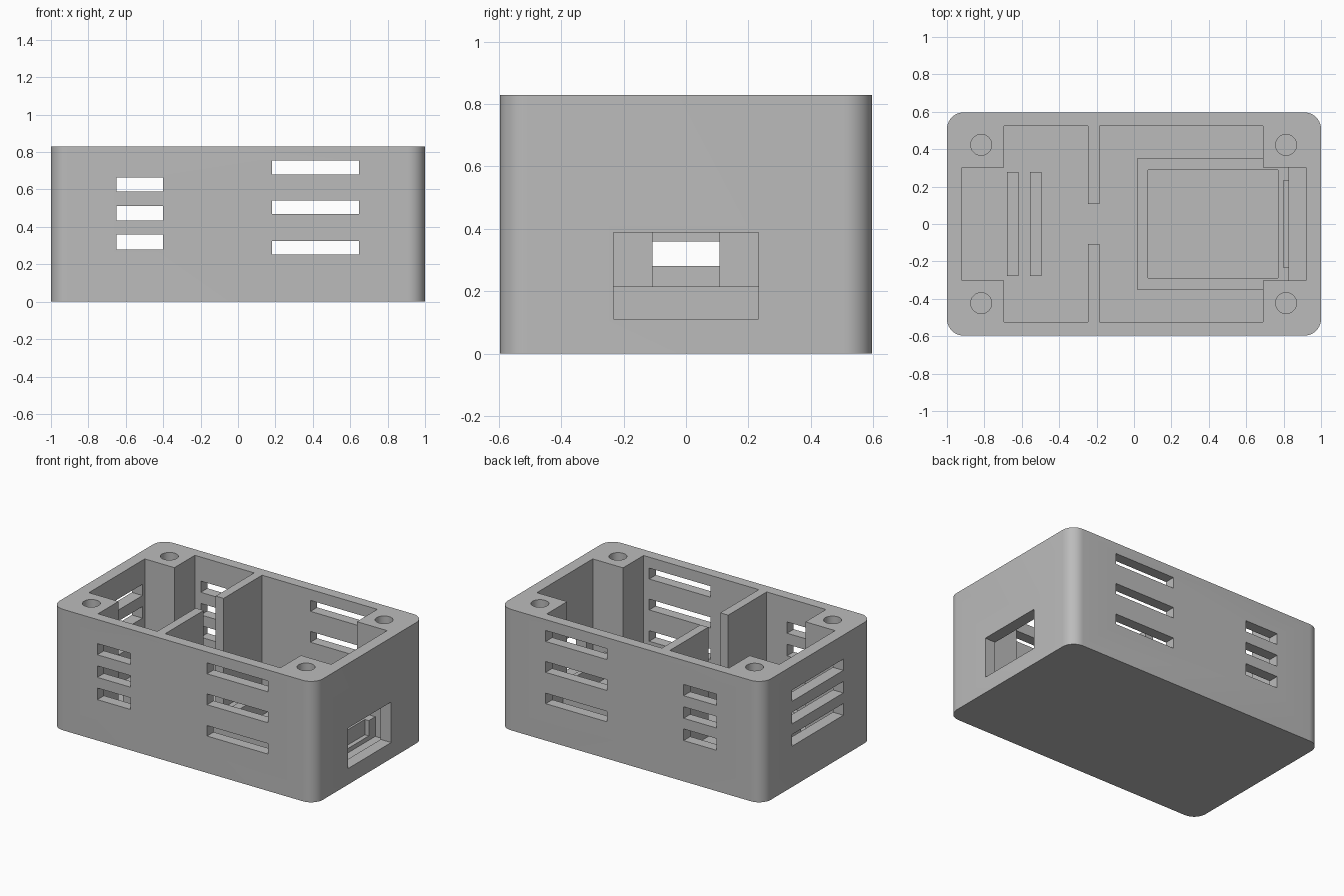
import bpy, bmesh, math
from mathutils import Matrix

cube = bpy.data.objects.get("Cube")
if cube:
    bpy.data.objects.remove(cube, do_unlink=True)

HEIGHT, FLOOR = 0.83, 0.08

grey = bpy.data.materials.new("plain_grey")
grey.use_nodes = True
COLOUR = (0.5, 0.5, 0.5, 1)
grey.diffuse_color = COLOUR
for node in grey.node_tree.nodes:
    if node.type == 'BSDF_PRINCIPLED':
        node.inputs["Base Color"].default_value = COLOUR


def finish(name, bm):
    bmesh.ops.recalc_face_normals(bm, faces=bm.faces)
    mesh = bpy.data.meshes.new(name)
    bm.to_mesh(mesh)
    bm.free()
    mesh.materials.append(grey)
    obj = bpy.data.objects.new(name, mesh)
    bpy.context.collection.objects.link(obj)
    return obj


def add_box(bm, x, y, z):
    spans = (x, y, z)
    centre = [(a + b) / 2 for a, b in spans]
    size = [b - a for a, b in spans]
    bmesh.ops.create_cube(bm, size=1, matrix=Matrix.Translation(centre) @ Matrix.Diagonal((*size, 1)))


def boxes(name, spans):
    bm = bmesh.new()
    for span in spans:
        add_box(bm, *span)
    return finish(name, bm)


def prism(name, outline, z0, z1):
    bm = bmesh.new()
    face = bm.faces.new([bm.verts.new((x, y, z0)) for x, y in outline])
    top = bmesh.ops.extrude_face_region(bm, geom=[face])["geom"]
    bmesh.ops.translate(bm, vec=(0, 0, z1 - z0),
                        verts=[v for v in top if isinstance(v, bmesh.types.BMVert)])
    return finish(name, bm)


def cut(obj, cutter):
    cutter.hide_render = True
    mod = obj.modifiers.new("cut", 'BOOLEAN')
    mod.operation, mod.solver, mod.object = 'DIFFERENCE', 'EXACT', cutter
    bpy.context.view_layer.objects.active = obj
    bpy.ops.object.modifier_apply(modifier=mod.name)
    bpy.data.objects.remove(cutter, do_unlink=True)


# Case block with rounded upright corners
R, STEPS = 0.09, 10
outline = []
for i, (sx, sy) in enumerate(((1, 1), (-1, 1), (-1, -1), (1, -1))):
    for k in range(STEPS + 1):
        a = math.radians(90) * (i + k / STEPS)
        outline.append((sx * (1 - R) + R * math.cos(a), sy * (0.597 - R) + R * math.sin(a)))
case = prism("case", outline, 0, HEIGHT)

# Cavity, leaving corner posts and two divider stubs standing
back = [(0.92, 0.303), (0.69, 0.303), (0.69, 0.525), (-0.185, 0.525), (-0.185, 0.108),
        (-0.245, 0.108), (-0.245, 0.525), (-0.695, 0.525), (-0.695, 0.303), (-0.92, 0.303)]
front = [(x, -y) for x, y in reversed(back)]
cut(case, prism("cavity_cutter", back + front, FLOOR, 1))

# Vent slots through the long walls and the right-hand end, and the port opening
SMALL_Z = ((0.28, 0.36), (0.433, 0.512), (0.588, 0.665))
LONG_Z = ((0.253, 0.325), (0.468, 0.542), (0.68, 0.755))
slots = [((-0.65, -0.40), (-0.7, 0.7), z) for z in SMALL_Z]
slots += [((0.183, 0.647), (-0.7, 0.7), z) for z in LONG_Z]
slots += [((-1.1, -0.88), (-0.278, 0.278), z) for z in SMALL_Z]
PORT = ((0.80, 1.1), (-0.233, 0.233), (0.11, 0.388))
cut(case, boxes("opening_cutter", slots + [PORT]))

# Screw holes in the corner posts
bm = bmesh.new()
for x in (-0.817, 0.813):
    for y in (-0.423, 0.423):
        bmesh.ops.create_cone(bm, cap_ends=True, segments=32, radius1=0.056, radius2=0.056,
                              depth=0.6, matrix=Matrix.Translation((x, y, HEIGHT)))
cut(case, finish("screw_hole_cutter", bm))

# Low board tray on the floor, notched behind the port
tray = boxes("board_tray", [((0.015, 0.83), (-0.35, 0.35), (0.05, 0.215))])
cut(tray, boxes("tray_cutter", [((0.075, 0.77), (-0.29, 0.29), (0, 1))]))
cut(tray, boxes("notch_cutter", [PORT]))

# Pair of rails holding an upright board
rails = boxes("board_rails", [((x, x + 0.062), (-0.278, 0.278), (0.05, 0.2)) for x in (-0.68, -0.557)])

# Smooth the round surfaces, keep edges sharp
for obj in (case, tray, rails):
    bpy.ops.object.select_all(action='DESELECT')
    obj.select_set(True)
    bpy.context.view_layer.objects.active = obj
    bpy.ops.object.shade_smooth_by_angle(angle=math.radians(30))
